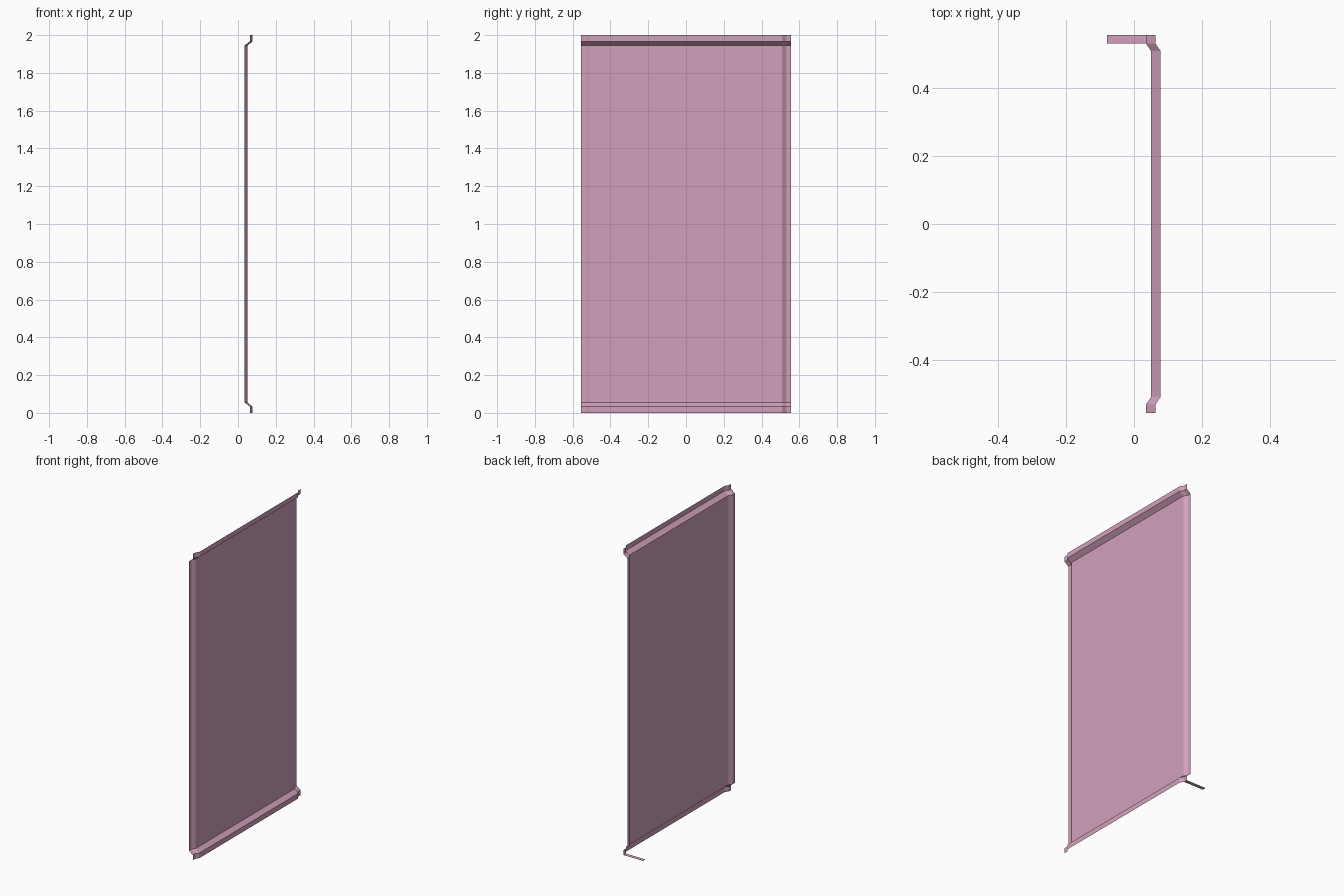
import bpy, bmesh

if "Cube" in bpy.data.objects:
    bpy.data.objects.remove(bpy.data.objects["Cube"])

pink = bpy.data.materials.new("dusty pink")
pink.diffuse_color = (0.64, 0.355, 0.505, 1)
pink.use_nodes = True
pink.node_tree.nodes["Principled BSDF"].inputs["Base Color"].default_value = pink.diffuse_color


def make_object(name, bm):
    mesh = bpy.data.meshes.new(name)
    bm.to_mesh(mesh)
    bm.free()
    mesh.materials.append(pink)
    obj = bpy.data.objects.new(name, mesh)
    bpy.context.collection.objects.link(obj)
    return obj


def sheet(name, rows):
    """Join a grid of points into one thin sheet of quads."""
    bm = bmesh.new()
    grid = [[bm.verts.new(p) for p in row] for row in rows]
    for a, b in zip(grid, grid[1:]):
        for i in range(len(a) - 1):
            bm.faces.new((a[i], a[i + 1], b[i + 1], b[i]))
    return make_object(name, bm)


# Folded panel: side edges step back, top and bottom edges step forward
across = [(-0.556, -0.015), (-0.531, -0.015), (-0.509, 0),
          (0.509, 0), (0.531, -0.015), (0.556, -0.015)]
upward = [(0, 0.028), (0.033, 0.028), (0.055, 0),
          (1.945, 0), (1.967, 0.028), (2.0, 0.028)]
sheet("folded_panel", [[(0.05 + dy + dz, y, z) for y, dy in across]
                       for z, dz in upward])

# Flat foot strip reaching back from one bottom corner
sheet("foot_strip", [[(-0.079, y, 0), (0.063, y, 0)] for y in (0.531, 0.556)])
